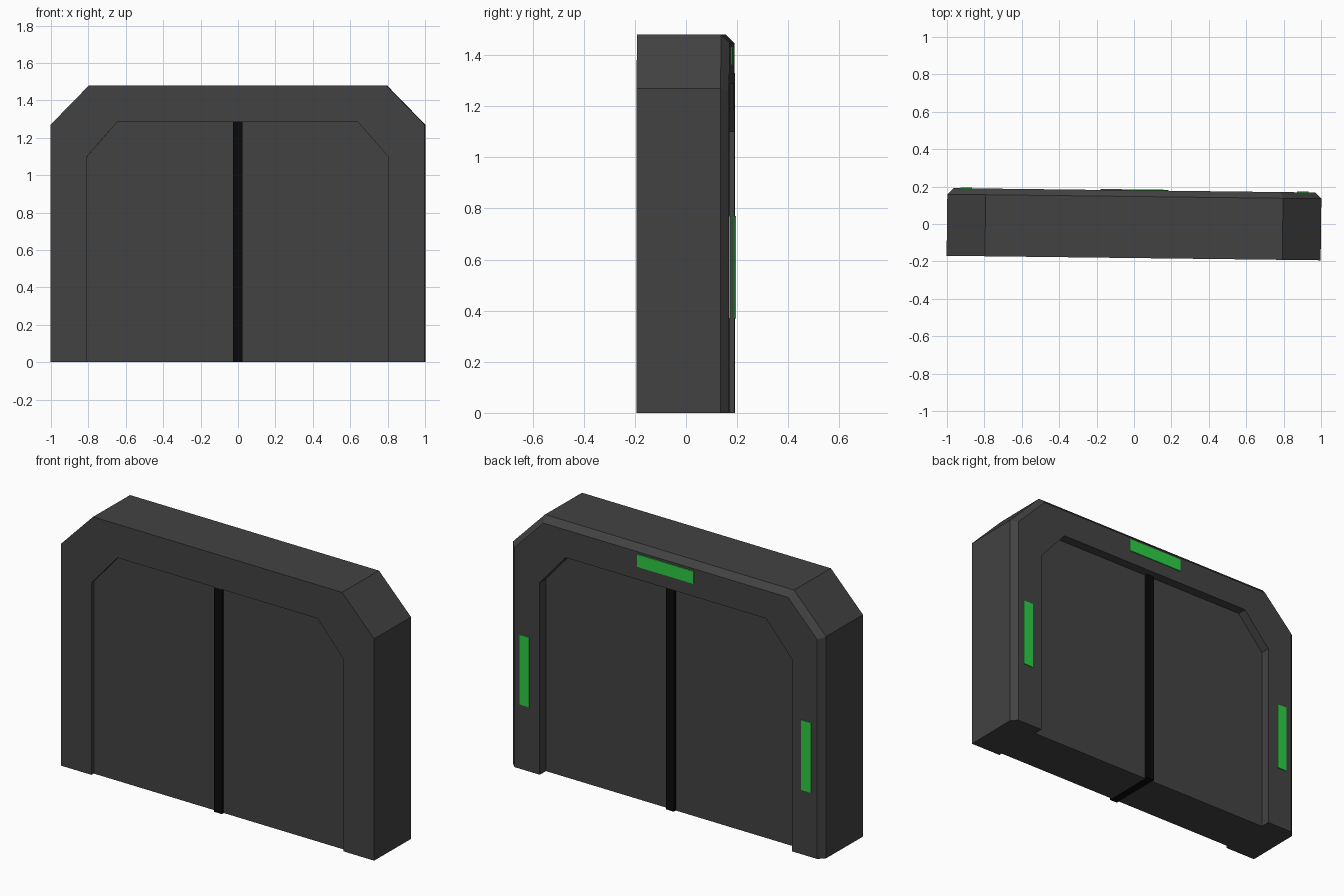
import bpy, bmesh
from mathutils import Matrix

cube = bpy.data.objects.get("Cube")
if cube:
    bpy.data.objects.remove(cube, do_unlink=True)

TURN = Matrix.Rotation(-0.012, 4, "Z")  # the whole gate stands slightly turned
FRONT, BACK, CHAMFER = -0.182, 0.18, 0.033


def material(name, rgb):
    m = bpy.data.materials.new(name)
    m.use_nodes = True
    m.diffuse_color = (*rgb, 1)
    m.node_tree.nodes["Principled BSDF"].inputs["Base Color"].default_value = (*rgb, 1)
    return m


grey = material("dark grey metal", (0.055, 0.055, 0.055))
black = material("black seal", (0.003, 0.003, 0.003))
green = material("green light", (0.026, 0.6, 0.06))


def finish(bm, name, mat):
    bmesh.ops.recalc_face_normals(bm, faces=bm.faces)
    bm.transform(TURN)
    mesh = bpy.data.meshes.new(name)
    bm.to_mesh(mesh)
    bm.free()
    mesh.materials.append(mat)
    obj = bpy.data.objects.new(name, mesh)
    bpy.context.collection.objects.link(obj)
    return obj


def prism(name, outline, y0, y1, mat):
    """Extrude an x-z outline from y0 to y1."""
    bm = bmesh.new()
    a, b = [[bm.verts.new((x, y, z)) for x, z in outline] for y in (y0, y1)]
    bm.faces.new(a)
    bm.faces.new(b)
    for i in range(len(a)):
        j = (i + 1) % len(a)
        bm.faces.new((a[i], a[j], b[j], b[i]))
    return finish(bm, name, mat)


def box(name, x0, x1, y0, y1, z0, z1, mat):
    return prism(name, [(x0, z0), (x1, z0), (x1, z1), (x0, z1)], y0, y1, mat)


def arch(half, shoulder, top_half, top):
    """Open arch line with cut corners, from right foot to left foot."""
    right = [(-half, 0), (-half, shoulder), (-top_half, top)]
    return right + [(-x, z) for x, z in reversed(right)]


# Frame: arch lines joined into a closed section, chamfered at the back
outer = arch(1.0, 1.27, 0.795, 1.48)
k = CHAMFER * 0.414
inset = arch(1.0 - CHAMFER, 1.27 - k, 0.795 - k, 1.48 - CHAMFER)
inner = arch(0.805, 1.1, 0.64, 1.288)
section = [(outer, FRONT), (outer, BACK - CHAMFER), (inset, BACK),
           (inner, BACK), (inner, FRONT)]
bm = bmesh.new()
rings = [[bm.verts.new((x, y, z)) for x, z in line] for line, y in section]
for n, a in enumerate(rings):
    b = rings[(n + 1) % len(rings)]
    for i in range(len(a) - 1):
        bm.faces.new((a[i], a[i + 1], b[i + 1], b[i]))
for end in (0, -1):
    bm.faces.new([r[end] for r in rings])
finish(bm, "frame", grey)

# Sliding doors, recessed on both faces
for side, s in (("left", 1), ("right", -1)):
    half = [(0.025, 0), (0.805, 0), (0.805, 1.1), (0.64, 1.288), (0.025, 1.288)]
    prism(side + "_door", [(s * x, z) for x, z in half], FRONT + 0.02, BACK - 0.055, grey)

# Seal between the doors
box("centre_seal", -0.025, 0.025, FRONT + 0.003, BACK - 0.037, 0, 1.287, black)

# Lights on the back of the frame
box("top_light", -0.18, 0.18, BACK - 0.002, BACK + 0.005, 1.362, 1.434, green)
for side, s in (("left", 1), ("right", -1)):
    box(side + "_light", s * 0.9 - 0.031, s * 0.9 + 0.031,
        BACK - 0.002, BACK + 0.005, 0.37, 0.77, green)
